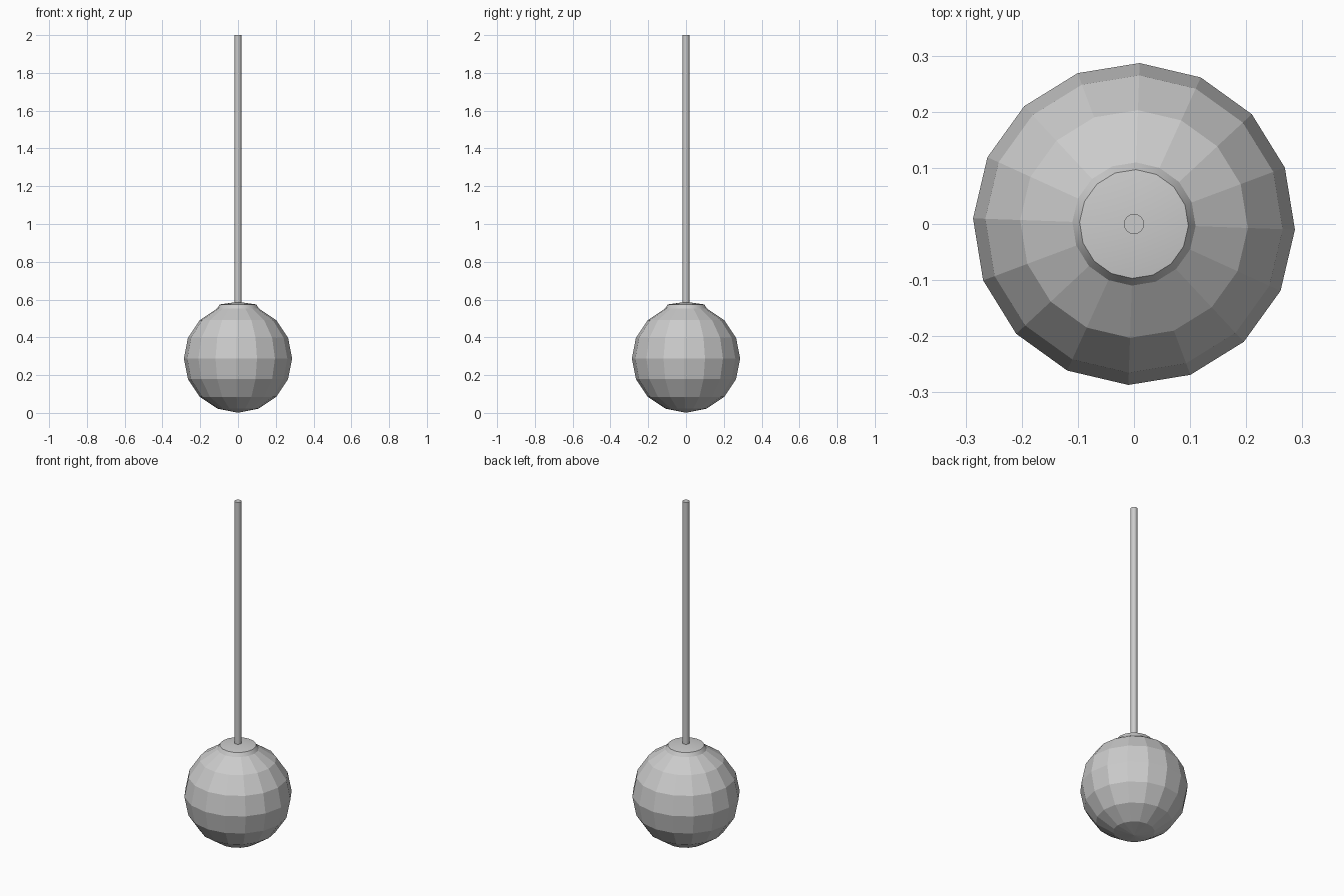
import bpy, bmesh, math

if "Cube" in bpy.data.objects:
    bpy.data.objects.remove(bpy.data.objects["Cube"])

SEGS = 16
R = 0.287      # globe radius
CZ = 0.288     # globe centre height
TWIST = math.radians(-2)


def lathe(name, profile, segs, twist=0.0):
    """Revolve (radius, z) points about z; radius 0 makes a pole."""
    bm = bmesh.new()
    rings = []
    for r, z in profile:
        if r == 0:
            rings.append([bm.verts.new((0, 0, z))] * segs)
        else:
            angles = [twist + 2 * math.pi * i / segs for i in range(segs)]
            rings.append([bm.verts.new((r * math.cos(a), r * math.sin(a), z)) for a in angles])
    for lo, hi in zip(rings, rings[1:]):
        for i in range(segs):
            j = (i + 1) % segs
            bm.faces.new(dict.fromkeys((lo[i], lo[j], hi[j], hi[i])))
    bmesh.ops.recalc_face_normals(bm, faces=bm.faces)
    mesh = bpy.data.meshes.new(name)
    bm.to_mesh(mesh)
    bm.free()
    obj = bpy.data.objects.new(name, mesh)
    bpy.context.collection.objects.link(obj)
    return obj


def smooth(obj):
    bpy.ops.object.select_all(action='DESELECT')
    obj.select_set(True)
    bpy.context.view_layer.objects.active = obj
    bpy.ops.object.shade_smooth_by_angle(angle=math.radians(30))


# Faceted globe, open at the top under the cap
arc = [(0, CZ - R)]
for k in range(1, 8):
    a = math.pi * k / 8
    arc.append((R * math.sin(a), CZ - R * math.cos(a)))
lathe("globe_shade", arc, SEGS, TWIST)

# Shallow conical cap with a sloped collar
cap = lathe("shade_cap", [arc[-1], (0.097, 0.574), (0, 0.588)], SEGS, TWIST)
smooth(cap)

# Hanging rod
rod = lathe("hanging_rod", [(0, 0.57), (0.018, 0.57), (0.018, 2.0), (0, 2.0)], SEGS)
smooth(rod)
